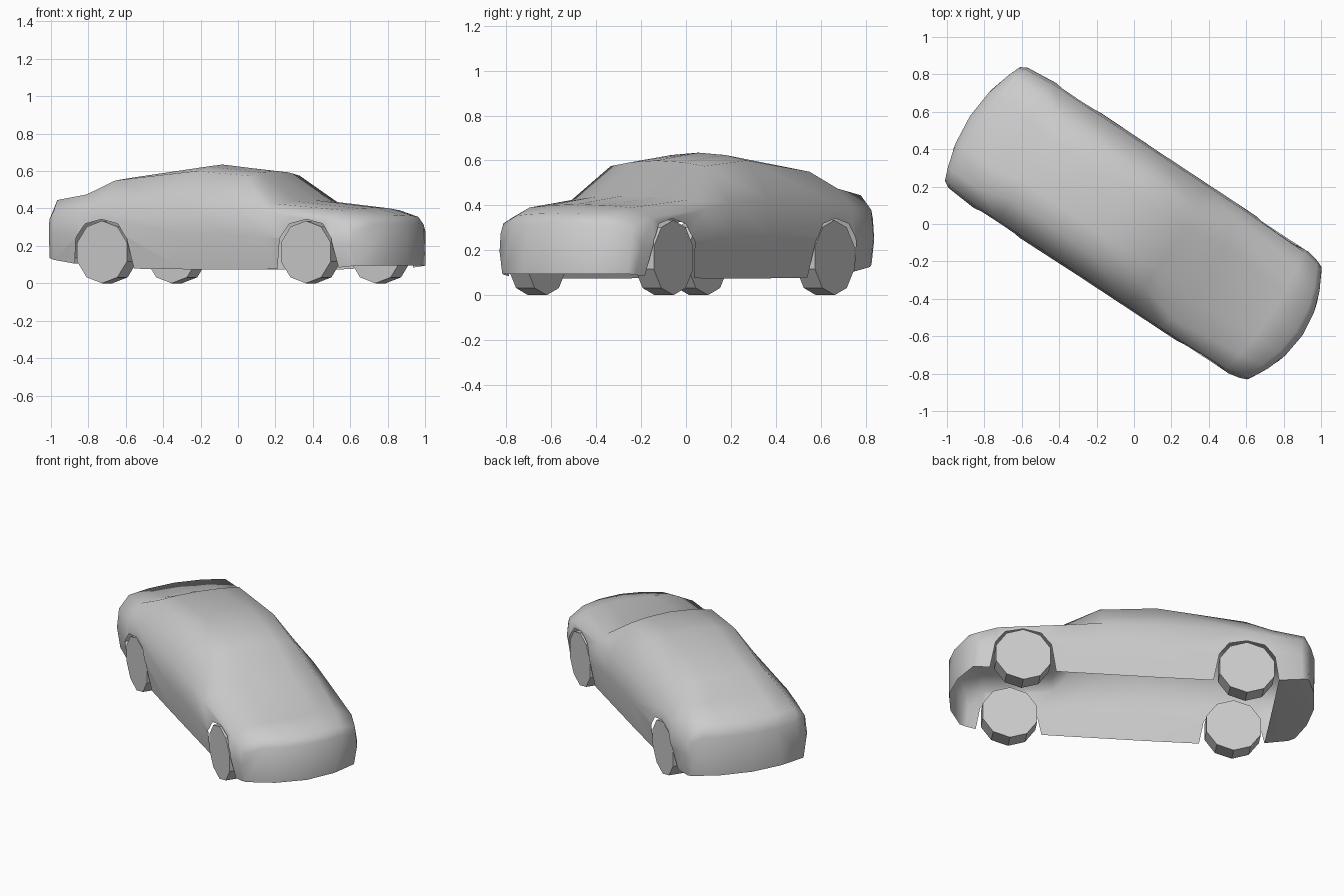
import bpy, bmesh, math
from mathutils import Matrix

default = bpy.data.objects.get("Cube")
if default:
    bpy.data.objects.remove(default, do_unlink=True)

HEADING = Matrix.Rotation(math.radians(-33.4), 4, 'Z')   # the car stands diagonally

grey = bpy.data.materials.new("plain_grey")
grey.use_nodes = True
grey.diffuse_color = (0.6, 0.6, 0.6, 1)
grey.node_tree.nodes["Principled BSDF"].inputs["Base Color"].default_value = (0.6, 0.6, 0.6, 1)


def make_object(name, bm):
    bmesh.ops.recalc_face_normals(bm, faces=bm.faces)
    mesh = bpy.data.meshes.new(name)
    bm.to_mesh(mesh)
    bm.free()
    mesh.materials.append(grey)
    obj = bpy.data.objects.new(name, mesh)
    obj.matrix_world = HEADING
    bpy.context.collection.objects.link(obj)
    return obj


def select_only(obj):
    bpy.ops.object.select_all(action='DESELECT')
    obj.select_set(True)
    bpy.context.view_layer.objects.active = obj


# Body stations, rear to front: position, bow, floor z, floor half width,
# widest half width, belt half width, belt z, top edge half width, top edge z, centre z
stations = [
    (-1.05, -.60, .135, .345, .365, .355, .34, .29, .375, .38),
    (-1.00, -.45, .125, .36, .385, .37, .38, .30, .445, .455),
    (-.78, -.10, .10, .37, .40, .385, .39, .30, .475, .49),
    (-.62, .00, .08, .37, .40, .385, .41, .25, .55, .565),
    (-.10, .00, .075, .37, .395, .385, .42, .26, .60, .635),
    (.24, .15, .075, .37, .395, .385, .41, .25, .575, .60),
    (.49, .45, .075, .37, .395, .385, .385, .31, .425, .445),
    (.88, .30, .08, .37, .395, .375, .345, .27, .39, .405),
    (1.04, .80, .09, .35, .375, .355, .32, .25, .355, .365),
    (1.08, .90, .095, .335, .36, .35, .275, .25, .315, .32),
]


def section(u, bow, zf, vf, vw, vb, zb, vt, zt, zc):
    half = [(0, zf), (vf * .55, zf), (vf, zf), (vw, zf + (zb - zf) * .55),
            (vb, zb), (vt, zt), (vt * .55, zt + (zc - zt) * .7), (0, zc)]
    ring = half + [(-v, z) for v, z in half[-2:0:-1]]
    return [(u - bow * v * v, v, z) for v, z in ring]


# Body shell, lofted through the stations
bm = bmesh.new()
rings = [[bm.verts.new(p) for p in section(*s)] for s in stations]
count = len(rings[0])
for a, b in zip(rings, rings[1:]):
    for i in range(count):
        j = (i + 1) % count
        bm.faces.new((a[i], a[j], b[j], b[i]))
# Curved bumper faces close both ends
for ring in (rings[0], rings[-1]):
    for quad in ((0, 1, 6, 7), (1, 2, 5, 6), (2, 3, 4, 5)):
        bm.faces.new([ring[i] for i in quad])
        bm.faces.new([ring[-i % count] for i in reversed(quad)])
body = make_object("car_body", bm)

# Wheel arches, cut across the whole width
WHEEL_POSITIONS = {"front": .69, "rear": -.615}
for end, u in WHEEL_POSITIONS.items():
    right = [(.21, -.05), (.193, .08), (.163, .24), (.105, .318)]
    outline = right + [(0, .342)] + [(-x, z) for x, z in reversed(right)]
    bm = bmesh.new()
    face = bm.faces.new([bm.verts.new((u + x, -.6, z)) for x, z in outline])
    out = bmesh.ops.extrude_face_region(bm, geom=[face])
    bmesh.ops.translate(bm, vec=(0, 1.2, 0),
                        verts=[g for g in out["geom"] if isinstance(g, bmesh.types.BMVert)])
    cutter = make_object(end + "_arch_cutter", bm)
    cutter.hide_render = True
    cut = body.modifiers.new("arch", 'BOOLEAN')
    cut.operation, cut.solver, cut.object = 'DIFFERENCE', 'EXACT', cutter
    select_only(body)
    bpy.ops.object.modifier_apply(modifier=cut.name)
    bpy.data.objects.remove(cutter, do_unlink=True)

# Open the underside and the wheel tunnels, leaving the floor behind the rear wheels
bm = bmesh.new()
bm.from_mesh(body.data)
opened = []
for f in bm.faces:
    c = f.calc_center_median()
    floor = f.normal.z < -.8 and c.z < .12
    tunnel = abs(f.normal.y) < .05 and c.z < .345 and c.x < .92
    if c.x > -.82 and (floor or tunnel):
        opened.append(f)
bmesh.ops.delete(bm, geom=opened, context='FACES')
bm.to_mesh(body.data)
bm.free()

select_only(body)
bpy.ops.object.shade_smooth_by_angle(angle=math.radians(55))

# Ten-sided wheels with flat faces and a corner at the lowest point
RADIUS, WIDTH, OUTER = .167, .10, .388
for end, u in WHEEL_POSITIONS.items():
    for side, sign in (("left", 1), ("right", -1)):
        bm = bmesh.new()
        place = (Matrix.Translation((u, sign * (OUTER - WIDTH / 2), RADIUS))
                 @ Matrix.Rotation(math.pi / 2, 4, 'X'))
        bmesh.ops.create_cone(bm, cap_ends=True, segments=10, radius1=RADIUS,
                              radius2=RADIUS, depth=WIDTH, matrix=place)
        make_object(end + "_" + side + "_wheel", bm)
